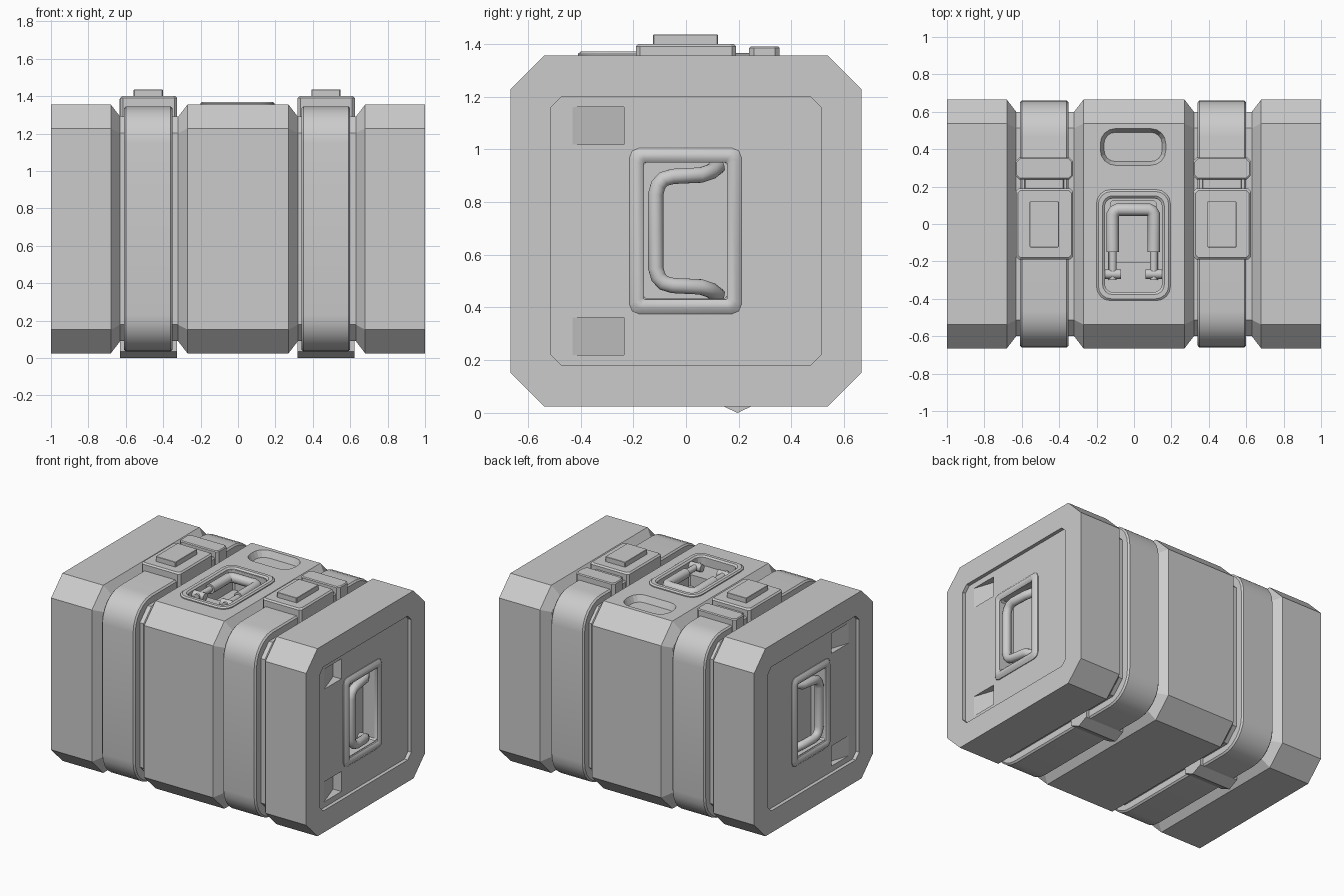
import bpy, bmesh, math

if "Cube" in bpy.data.objects:
    bpy.data.objects.remove(bpy.data.objects["Cube"])

def rrect(cx, cy, hx, hy, r, n):
    """Rectangle outline with rounded corners (n=1 gives chamfers)."""
    pts = []
    for k, (sx, sy) in enumerate([(1, 1), (-1, 1), (-1, -1), (1, -1)]):
        for i in range(n + 1):
            a = math.pi / 2 * (k + i / n)
            pts.append((cx + sx * (hx - r) + r * math.cos(a), cy + sy * (hy - r) + r * math.sin(a)))
    return pts

def at_x(pts, x):
    return [(x, a, b) for a, b in pts]

def at_z(pts, z):
    return [(a, b, z) for a, b in pts]

def loft(name, loops, ring=False, smooth=None):
    """Skin a row of equal loops; cap the ends or close it into a ring."""
    bm = bmesh.new()
    rows = [[bm.verts.new(p) for p in l] for l in loops]
    pairs = list(zip(rows, rows[1:] + rows[:1])) if ring else list(zip(rows, rows[1:]))
    for a, b in pairs:
        for i in range(len(a)):
            j = (i + 1) % len(a)
            bm.faces.new((a[i], a[j], b[j], b[i]))
    if not ring:
        bm.faces.new(rows[0])
        bm.faces.new(rows[-1])
    bmesh.ops.recalc_face_normals(bm, faces=bm.faces)
    me = bpy.data.meshes.new(name)
    bm.to_mesh(me)
    bm.free()
    ob = bpy.data.objects.new(name, me)
    bpy.context.collection.objects.link(ob)
    if smooth:
        select(ob)
        bpy.ops.object.shade_smooth_by_angle(angle=math.radians(smooth))
    return ob

def select(ob):
    bpy.ops.object.select_all(action='DESELECT')
    ob.select_set(True)
    bpy.context.view_layer.objects.active = ob

def cut(target, cutter):
    m = target.modifiers.new("cut", 'BOOLEAN')
    m.operation, m.solver, m.object = 'DIFFERENCE', 'EXACT', cutter
    select(target)
    bpy.ops.object.modifier_apply(modifier=m.name)
    bpy.data.objects.remove(cutter)

def tube(name, pts, r, res=4):
    """Round bar through points, turned into a mesh."""
    cu = bpy.data.curves.new(name, 'CURVE')
    cu.dimensions = '3D'
    cu.bevel_depth, cu.bevel_resolution, cu.use_fill_caps = r, res, True
    sp = cu.splines.new('POLY')
    sp.points.add(len(pts) - 1)
    for p, co in zip(sp.points, pts):
        p.co = (*co, 1)
    ob = bpy.data.objects.new(name, cu)
    bpy.context.collection.objects.link(ob)
    select(ob)
    bpy.ops.object.convert(target='MESH')
    bpy.ops.object.shade_smooth_by_angle(angle=math.radians(50))

def block(name, cx, cy, hx, hy, z0, z1, r=0.015, bev=0.01):
    """Chamfered block with a bevelled top edge."""
    return loft(name, [at_z(rrect(cx, cy, hx, hy, r, 1), z0),
                       at_z(rrect(cx, cy, hx, hy, r, 1), z1 - bev),
                       at_z(rrect(cx, cy, hx - bev, hy - bev, r, 1), z1)])

# crate body: chamfered section with two strap grooves
def section(x, d):
    return at_x(rrect(0, 0.69, 0.665 - d, 0.665 - d, 0.127 - 0.6 * d, 1), x)

half = [(0.27, 0), (0.32, 0.065), (0.63, 0.065), (0.68, 0), (1, 0)]
stations = [(-x, d) for x, d in reversed(half)] + half
body = loft("crate_body", [section(x, d) for x, d in stations])

# end panels: recess, sloped notches, handle pocket, frame and bar
for s, side in ((1, "right"), (-1, "left")):
    panel = rrect(0, 0.69, 0.512, 0.51, 0.04, 1)
    cut(body, loft("cutter", [at_x(panel, s * 0.975), at_x(panel, s * 1.1)]))
    opening = rrect(-0.002, 0.692, 0.158, 0.258, 0.01, 1)
    cut(body, loft("cutter", [at_x(opening, s * 0.87), at_x(opening, s * 1.1)]))
    for z in (0.22, 1.018):
        tri = [(s * 0.975, -0.43), (s * 0.91, -0.235), (s * 1.05, -0.235), (s * 1.05, -0.43)]
        cut(body, loft("cutter", [at_z(tri, z), at_z(tri, z + 0.142)]))
    prof = [(0.055, 0.96), (0.055, 0.98), (0.035, 0.997), (0.015, 0.997), (0, 0.985), (0, 0.96)]
    loft(side + "_handle_frame",
         [at_x(rrect(-0.002, 0.69, 0.158 + d, 0.26 + d, 0.005 + 0.6 * d, 2), s * x) for d, x in prof],
         ring=True, smooth=40)
    low = [(-0.115, 0), (-0.115, -0.14), (-0.105, -0.175), (-0.085, -0.197), (-0.05, -0.207),
           (0.055, -0.212), (0.095, -0.225), (0.12, -0.245)]
    depth = [0.965] * 5 + [0.955, 0.93, 0.88]
    bar = [(s * x, y, 0.69 + z) for (y, z), x in zip(low, depth)]
    bar = [(x, y, 1.38 - z) for x, y, z in reversed(bar)] + bar[1:]
    tube(side + "_handle_bar", bar, 0.03)

# top: finger slot and stepped latch pocket
cut(body, loft("cutter", [at_z(rrect(-0.005, 0.412, 0.155, 0.078, 0.06, 4), 1.31),
                          at_z(rrect(-0.005, 0.412, 0.175, 0.098, 0.08, 4), 1.355),
                          at_z(rrect(-0.005, 0.412, 0.175, 0.098, 0.08, 4), 1.45)]))
pocket = rrect(-0.003, -0.115, 0.155, 0.252, 0.045, 3)
cut(body, loft("cutter", [at_z(pocket, 1.3), at_z(pocket, 1.45)]))
well = rrect(-0.003, -0.04, 0.12, 0.165, 0.01, 1)
cut(body, loft("cutter", [at_z(well, 1.22), at_z(well, 1.45)]))

# latch frame, pull handle, hinge legs and pins
prof = [(0.045, 1.345), (0.045, 1.362), (0.035, 1.37), (0.012, 1.37), (0, 1.36), (0, 1.345)]
loft("latch_frame", [at_z(rrect(-0.003, -0.113, 0.153 + d, 0.252 + d, 0.045 + d * 0.7, 4), z)
                     for d, z in prof], ring=True, smooth=30)
tube("latch_pull", [(x - 0.004, y, 1.332) for x, y in
                    [(-0.11, -0.15), (-0.11, 0.05), (-0.1, 0.068), (-0.082, 0.077),
                     (0.082, 0.077), (0.1, 0.068), (0.11, 0.05), (0.11, -0.15)]], 0.034)
for s, side in ((1, "right"), (-1, "left")):
    tube(side + "_latch_leg", [(s * 0.11 - 0.004, -0.14, 1.332), (s * 0.11 - 0.004, -0.3, 1.332)], 0.021)
    tube(side + "_latch_pin", [(s * 0.065 - 0.004, -0.268, 1.332), (s * 0.16 - 0.004, -0.268, 1.332)], 0.026)

# straps with buckles on top and sliders below
for cx, side in ((-0.48, "left"), (0.47, "right")):
    prof = [(-0.13, 0.075), (-0.13, 0.015), (-0.12, 0.004), (0.12, 0.004), (0.13, 0.015), (0.13, 0.075)]
    loft(side + "_strap", [at_x(rrect(0, 0.69, 0.665 - d, 0.66 - d, 0.2 - d, 6), cx + x)
                           for x, d in prof], ring=True, smooth=35)
    block(side + "_buckle", cx + 0.002, 0, 0.153, 0.19, 1.285, 1.4)
    block(side + "_buckle_button", cx, -0.002, 0.078, 0.123, 1.39, 1.435, 0.004, 0.002)
    block(side + "_buckle_neck", cx, 0.213, 0.105, 0.04, 1.3, 1.365, 0.01, 0.004)
    block(side + "_buckle_clip", cx, 0.297, 0.153, 0.058, 1.285, 1.39, 0.018, 0.006)
    wedge = [(0.12, 0.035), (0.195, 0), (0.27, 0.035), (0.27, 0.1), (0.12, 0.1)]
    loft(side + "_strap_slider", [at_x(wedge, cx - 0.152), at_x(wedge, cx + 0.154)])
